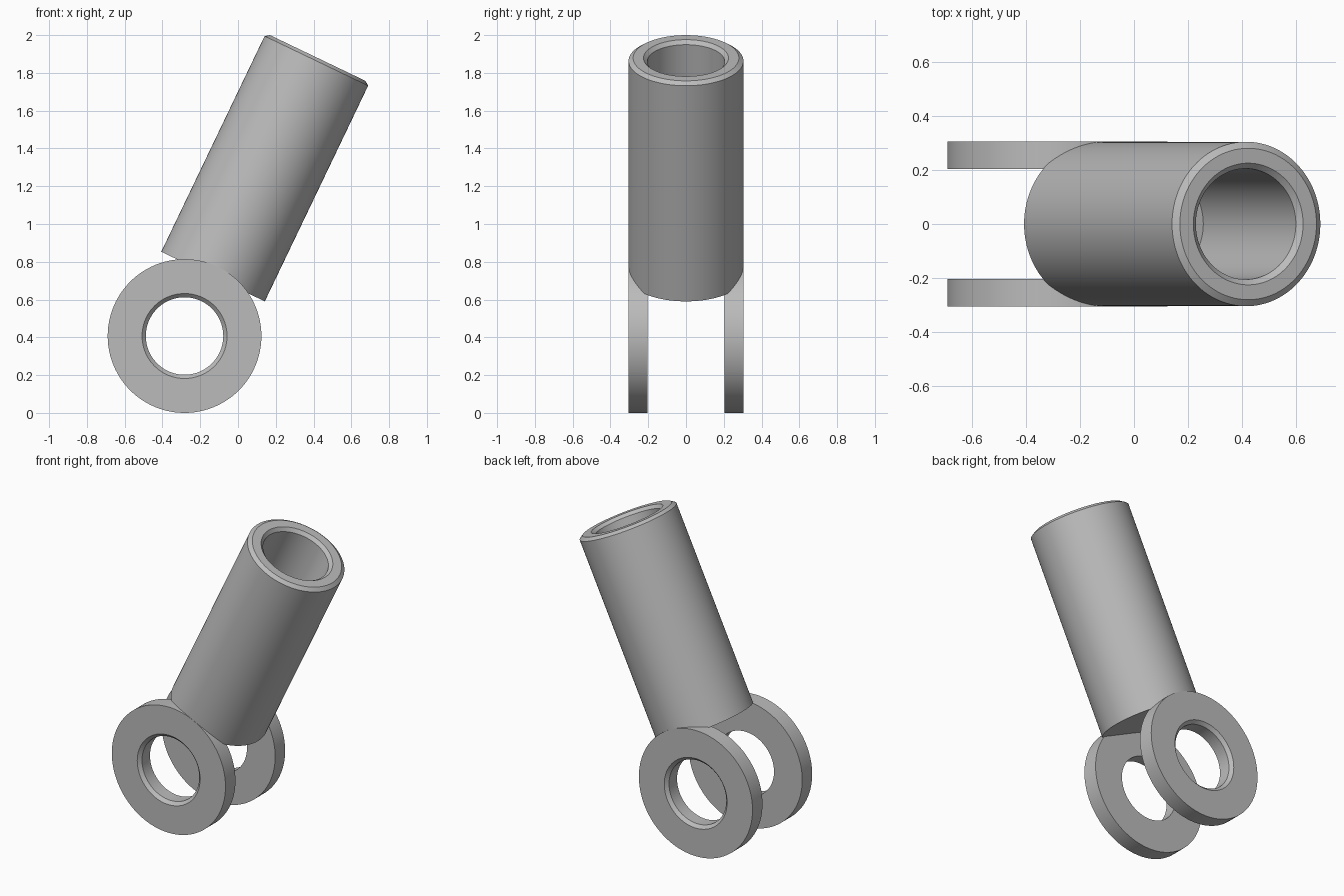
import bpy, bmesh, math
from mathutils import Matrix, Vector

cube = bpy.data.objects.get("Cube")
if cube:
    bpy.data.objects.remove(cube, do_unlink=True)

metal = bpy.data.materials.new("grey metal")
metal.use_nodes = True
grey = (0.5, 0.5, 0.5, 1)
metal.diffuse_color = grey
metal.node_tree.nodes["Principled BSDF"].inputs["Base Color"].default_value = grey


def lathe(name, profile, matrix, closed):
    """Revolve a (radius, height) profile about z, then place it."""
    bm = bmesh.new()
    verts = [bm.verts.new((r, 0, h)) for r, h in profile]
    edges = [bm.edges.new(pair) for pair in zip(verts, verts[1:])]
    if closed:
        edges.append(bm.edges.new((verts[-1], verts[0])))
    bmesh.ops.spin(bm, geom=verts + edges, cent=(0, 0, 0), axis=(0, 0, 1),
                   angle=math.tau, steps=96, use_duplicate=False)
    bmesh.ops.remove_doubles(bm, verts=bm.verts, dist=1e-4)
    bmesh.ops.recalc_face_normals(bm, faces=bm.faces)
    mesh = bpy.data.meshes.new(name)
    bm.to_mesh(mesh)
    bm.free()
    mesh.materials.append(metal)
    obj = bpy.data.objects.new(name, mesh)
    bpy.context.collection.objects.link(obj)
    obj.matrix_world = matrix
    bpy.ops.object.select_all(action="DESELECT")
    obj.select_set(True)
    bpy.context.view_layer.objects.active = obj
    bpy.ops.object.shade_smooth_by_angle(angle=math.radians(25))
    return obj


PIVOT = Vector((-0.283, 0, 0.407))   # centre of the pin holes
TILT = math.radians(25.6)            # lean of the shank toward +x
BORE, CHAMFER = 0.205, 0.02
LUG_IN, LUG_OUT = 0.203, 0.305
BOTTOM, FLOOR, TOP, RADIUS = 0.349, 0.82, 1.632, 0.304

# Shank: closed bottom, blind bore, chamfered rim inside and out
shank = [(0, BOTTOM), (RADIUS, BOTTOM), (RADIUS, TOP - 0.017),
         (RADIUS - 0.024, TOP), (BORE + CHAMFER, TOP),
         (BORE, TOP - CHAMFER), (BORE, FLOOR), (0, FLOOR)]
lathe("shank", shank,
      Matrix.Translation(PIVOT) @ Matrix.Rotation(TILT, 4, "Y"), False)

# Fork lugs: flat rings with the hole chamfered on the outer face
lug = [(BORE, LUG_IN), (0.407, LUG_IN), (0.407, LUG_OUT),
       (BORE + CHAMFER, LUG_OUT), (BORE, LUG_OUT - CHAMFER)]
for name, side in (("front_lug", 1), ("back_lug", -1)):
    turn = Matrix.Rotation(side * math.pi / 2, 4, "X")
    lathe(name, lug, Matrix.Translation(PIVOT) @ turn, True)
